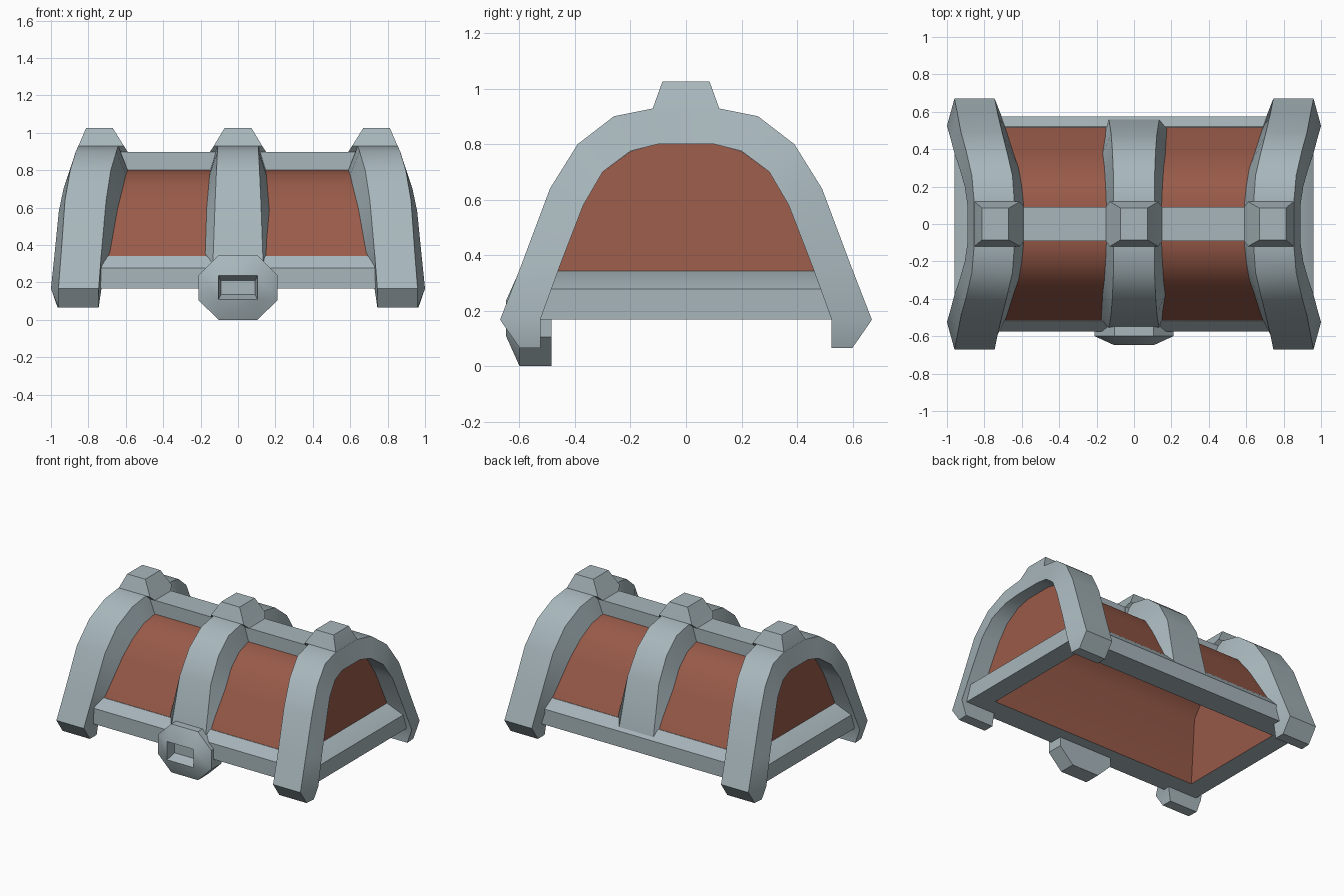
import bpy, bmesh, math

cube = bpy.data.objects.get("Cube")
if cube:
    bpy.data.objects.remove(cube, do_unlink=True)


def material(name, rgb):
    m = bpy.data.materials.new(name)
    m.use_nodes = True
    m.diffuse_color = (*rgb, 1)
    m.node_tree.nodes["Principled BSDF"].inputs["Base Color"].default_value = (*rgb, 1)
    return m


steel = material("blue grey steel", (0.39, 0.47, 0.50))
wood = material("red brown wood", (0.315, 0.103, 0.066))


def loft(name, mat, rings, caps=True, loop=False, closed=True, flip=False):
    """Skin a list of point rings with quads, optionally capped or looped."""
    bm = bmesh.new()
    rows = [[bm.verts.new(p) for p in ring] for ring in rings]
    n = len(rows[0])
    pairs = list(zip(rows, rows[1:])) + ([(rows[-1], rows[0])] if loop else [])
    for a, b in pairs:
        for i in range(n if closed else n - 1):
            j = (i + 1) % n
            bm.faces.new((a[i], a[j], b[j], b[i]))
    if caps:
        bm.faces.new(rows[0])
        bm.faces.new(rows[-1])
    bmesh.ops.remove_doubles(bm, verts=bm.verts, dist=0.0005)
    bmesh.ops.recalc_face_normals(bm, faces=bm.faces)
    if flip:
        bmesh.ops.reverse_faces(bm, faces=bm.faces)
    mesh = bpy.data.meshes.new(name)
    bm.to_mesh(mesh)
    bm.free()
    mesh.materials.append(mat)
    ob = bpy.data.objects.new(name, mesh)
    bpy.context.collection.objects.link(ob)
    bpy.ops.object.select_all(action="DESELECT")
    ob.select_set(True)
    bpy.context.view_layer.objects.active = ob
    bpy.ops.object.shade_smooth_by_angle(angle=math.radians(32))


def rect(x0, x1, y, z):
    return [(x0, -y, z), (x1, -y, z), (x1, y, z), (x0, y, z)]


def vault(name, half, x_low, x_high, flip=False):
    """Arched shell with leaning end walls, open underneath."""
    profile = half + [(-y, z) for y, z in reversed(half)]
    z0, z1 = half[0][1], half[-1][1]

    def ring(side):
        return [(side * (x_low + (x_high - x_low) * (z - z0) / (z1 - z0)), y, z)
                for y, z in profile]
    loft(name, wood, [ring(-1), ring(1)], closed=False, flip=flip)


# Wooden lid and its hollow inside
vault("wood_lid", [(.52, .335), (.38, .585), (.30, .70), (.20, .774), (.10, .801)], .85, .80)
vault("wood_lining", [(.405, .167), (.335, .60), (.26, .69), (.175, .745), (.09, .765)],
      .82, .775, flip=True)

# Bottom rim with sloped top edge
rim_steps = [(.82, .405, .167), (.96, .575, .167), (.96, .575, .278),
             (.85, .52, .342), (.82, .405, .342)]
loft("rim", steel, [rect(-x, x, y, z) for x, y, z in rim_steps], caps=False, loop=True)

# Ridge beam
loft("ridge_beam", steel, [rect(-.72, .72, .09, z) for z in (.78, .898)])


def rib(name, half, side):
    """Arched band; each step is outer y, z, x from, x to, then the same for the inner edge."""
    def section(step, s):
        yo, zo, a, b, yi, zi, c, d = step
        return [(side * a, s * yo, zo), (side * b, s * yo, zo),
                (side * d, s * yi, zi), (side * c, s * yi, zi)]
    loft(name, steel, [section(p, -1) for p in half] + [section(p, 1) for p in reversed(half)])


def knob(name, steps, side):
    loft(name, steel, [rect(side * a, side * b, y, z) for a, b, y, z in steps])


# Leaning end bands with feet, and the upright middle band that stops on the rim
end_steps = [
    (.60, .066, .745, .96, .525, .066, .745, .965),
    (.67, .167, .745, .96, .525, .167, .73, 1),
    (.595, .36, .73, .945, .455, .36, .66, .98),
    (.49, .64, .705, .925, .37, .58, .64, .958),
    (.39, .80, .68, .897, .30, .70, .617, .933),
    (.26, .90, .65, .867, .20, .775, .60, .905),
    (.12, .928, .64, .855, .10, .80, .59, .89),
]
middle_steps = [(yo, zo, -wo, wo, yi, zi, -wi, wi) for yo, zo, wo, yi, zi, wi in (
    (.562, .28, .135, .515, .28, .19),
    (.48, .64, .122, .37, .58, .172),
    (.385, .80, .115, .295, .69, .162),
    (.26, .90, .11, .20, .77, .153),
    (.12, .928, .11, .10, .80, .148),
)]
end_knob = [(.59, .88, .092, .81), (.59, .86, .092, .898),
            (.609, .854, .12, .928), (.67, .812, .085, 1.025)]
middle_knob = [(-w, w, y, z) for w, y, z in (
    (.15, .092, .81), (.15, .092, .898), (.13, .12, .928), (.072, .085, 1.025))]
for name, steps, top, side in (("left", end_steps, end_knob, 1),
                               ("right", end_steps, end_knob, -1),
                               ("middle", middle_steps, middle_knob, 1)):
    rib(name + "_rib", steps, side)
    knob(name + "_knob", top, side)


# Octagonal clasp with a recessed keyhole slot
def clasp_ring(y, wide, narrow, tall, short):
    corners = [(narrow, -tall), (wide, -short), (wide, short), (narrow, tall)]
    corners += [(-x, -z) for x, z in corners]
    return [(x, y, .172 + z) for x, z in corners]


loft("clasp", steel, [
    clasp_ring(-.485, .21, .105, .172, .068),
    clasp_ring(-.60, .21, .105, .172, .068),
    clasp_ring(-.648, .105, .105, .065, .065),
    clasp_ring(-.58, .092, .092, .038, .038),
])
